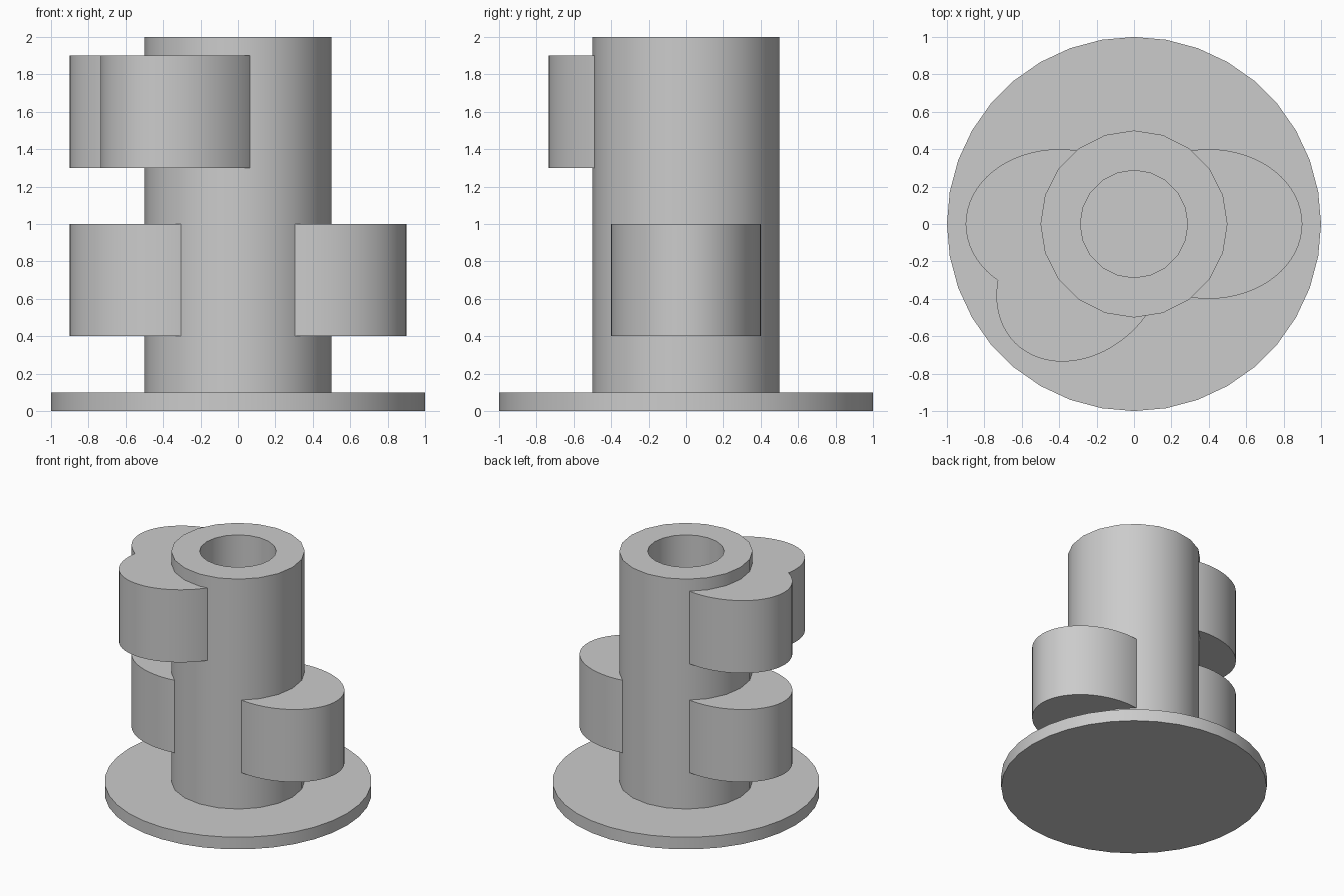
import bpy
import math
from mathutils import Matrix

cube = bpy.data.objects.get("Cube")
if cube:
    bpy.data.objects.remove(cube, do_unlink=True)

grey = bpy.data.materials.new("plain grey")
grey.use_nodes = True
grey.diffuse_color = (0.6, 0.6, 0.6, 1)
grey.node_tree.nodes["Principled BSDF"].inputs["Base Color"].default_value = (0.6, 0.6, 0.6, 1)


def cylinder(name, radius, bottom, top, sides):
    """Upright solid cylinder between two heights."""
    bpy.ops.mesh.primitive_cylinder_add(
        vertices=sides, radius=radius, depth=top - bottom,
        location=(0, 0, (bottom + top) / 2))
    obj = bpy.context.object
    obj.name = name
    obj.data.materials.append(grey)
    return obj


def boolean(obj, other, operation):
    mod = obj.modifiers.new(operation.title(), 'BOOLEAN')
    mod.operation = operation
    mod.solver = 'EXACT'
    mod.object = other
    bpy.context.view_layer.objects.active = obj
    bpy.ops.object.modifier_apply(modifier=mod.name)


def smooth(obj):
    bpy.ops.object.select_all(action='DESELECT')
    obj.select_set(True)
    bpy.context.view_layer.objects.active = obj
    bpy.ops.object.shade_smooth_by_angle(angle=math.radians(30))


def lobe(name, angle, bottom, top):
    """Oval block pushed out from the column in one direction."""
    obj = cylinder(name, 1, bottom, top, 64)
    shape = (Matrix.Rotation(math.radians(angle), 4, 'Z')
             @ Matrix.Translation((0.4, 0, 0))
             @ Matrix.Diagonal((0.5, 0.4, 1, 1)))
    obj.data.transform(shape)
    return obj


# Round base plate
base = cylinder("base_plate", 1, 0, 0.1, 36)

# Hollow column
column = cylinder("column", 0.5, 0.1, 2, 20)
bore = cylinder("bore_cutter", 0.287, 0.1, 2.1, 20)
bore.location.z -= 0.0005
bpy.context.view_layer.update()
boolean(column, bore, 'DIFFERENCE')

# Side lobes: one pair low down, two merged ones near the top
left_lobe = lobe("lower_left_lobe", 0, 0.4, 1)
right_lobe = lobe("lower_right_lobe", 180, 0.4, 1)
upper_lobe = lobe("upper_double_lobe", 180, 1.3, 1.9)
corner = lobe("corner_lobe", 225, 1.3, 1.9)
boolean(upper_lobe, corner, 'UNION')

# Keep the lobes out of the bore; their inner ends sit in the column wall
core = cylinder("core_cutter", 0.4, 0.2, 2.1, 20)
for part in (left_lobe, right_lobe, upper_lobe):
    boolean(part, core, 'DIFFERENCE')

for helper in (bore, corner, core):
    bpy.data.objects.remove(helper, do_unlink=True)

for part in (base, column, left_lobe, right_lobe, upper_lobe):
    smooth(part)
